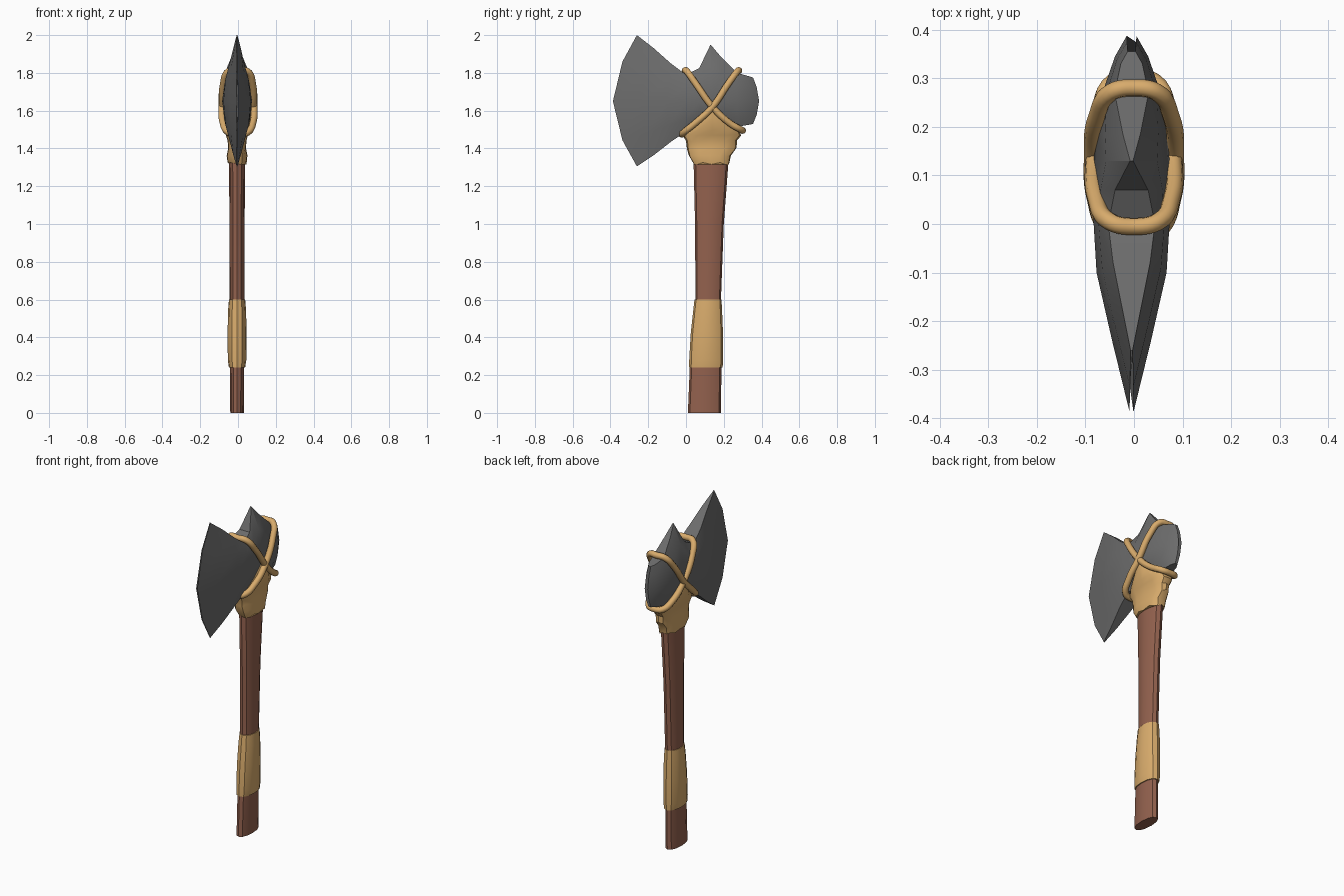
import bpy, bmesh, math, random

if "Cube" in bpy.data.objects:
    bpy.data.objects.remove(bpy.data.objects["Cube"])

random.seed(4)
CX = -0.005  # side-to-side centre of the axe


def material(name, rgb):
    m = bpy.data.materials.new(name)
    m.diffuse_color = (*rgb, 1)
    m.use_nodes = True
    m.node_tree.nodes["Principled BSDF"].inputs["Base Color"].default_value = m.diffuse_color
    return m


stone = material("grey stone", (0.15, 0.15, 0.15))
wood = material("brown wood", (0.29, 0.12, 0.076))
leather = material("tan leather", (0.69, 0.41, 0.15))


def loft(name, rings, mat, angle=30):
    """Skin a list of equal-length point rings and cap both ends."""
    bm = bmesh.new()
    vs = [[bm.verts.new(p) for p in r] for r in rings]
    n = len(rings[0])
    for a, b in zip(vs, vs[1:]):
        for i in range(n):
            j = (i + 1) % n
            bm.faces.new((a[i], a[j], b[j], b[i]))
    bm.faces.new(vs[0][::-1])
    bm.faces.new(vs[-1])
    bmesh.ops.recalc_face_normals(bm, faces=bm.faces)
    me = bpy.data.meshes.new(name)
    bm.to_mesh(me)
    bm.free()
    ob = bpy.data.objects.new(name, me)
    bpy.context.collection.objects.link(ob)
    me.materials.append(mat)
    smooth(ob, angle)
    return ob


def smooth(ob, angle):
    bpy.ops.object.select_all(action='DESELECT')
    bpy.context.view_layer.objects.active = ob
    ob.select_set(True)
    bpy.ops.object.shade_smooth_by_angle(angle=math.radians(angle))


def oval(z, y0, y1, hx, n=12, power=0.9, ragged=0.0):
    """Horizontal rounded ring from y0 to y1, half width hx."""
    ring = []
    for i in range(n):
        a = 2 * math.pi * i / n
        c, s = math.cos(a), math.sin(a)
        x = hx * math.copysign(abs(c) ** power, c)
        y = (y0 + y1) / 2 + (y1 - y0) / 2 * math.copysign(abs(s) ** power, s)
        ring.append((CX + x, y, z + random.uniform(-ragged, ragged)))
    return ring


# wooden handle, flaring gently toward the head
handle = [(0, .01, .186, .036), (.24, .02, .187, .037), (.6, .05, .185, .039),
          (1.0, .048, .2, .04), (1.33, .04, .225, .043), (1.5, .05, .23, .043)]
loft("handle", [oval(*h) for h in handle], wood)

# leather grip sleeve
grip = [(.24, .017, .194, .043), (.28, .017, .196, .049), (.42, .025, .196, .05),
        (.54, .038, .191, .048), (.6, .045, .188, .043)]
loft("grip_wrap", [oval(*g) for g in grip], leather)

# leather binding under the head, closing to a peak at the rope crossing
binding = [(1.32, .04, .23, .05, .008), (1.36, .015, .238, .055, .004),
           (1.40, .005, .268, .047, .004), (1.44, .0, .27, .05, .004),
           (1.47, -.018, .292, .058, .003), (1.50, .0, .28, .07, .003),
           (1.56, .055, .225, .083, 0), (1.62, .115, .165, .084, 0)]
loft("head_binding", [oval(z, a, b, h, 16, .75, r) for z, a, b, h, r in binding],
     leather)


def slab(y_mid, y_end, zt, zb, xm, xt):
    """Upright faceted section of the stone head, bowed in y."""
    half = []
    for t in (-1, -.6, 0, .6, 1):
        k = abs(t)
        z = 1.65 + (t * (zt - 1.65) if t > 0 else k * (zb - 1.65))
        x = {0: xm, .6: xt + (xm - xt) * .66, 1: xt}[k]
        half.append((x, y_mid + (y_end - y_mid) * k ** 1.8, z))
    return [(CX + x, y, z) for x, y, z in half] + \
           [(CX - x, y, z) for x, y, z in half[::-1]]


# stone head: cutting edge, blade, peaked crown, blunt rear
head = [(-.387, -.26, 2.0, 1.305, .004, .002), (-.24, -.17, 1.93, 1.365, .04, .02),
        (-.1, -.08, 1.85, 1.435, .072, .038), (0, 0, 1.79, 1.49, .078, .048),
        (.07, .07, 1.825, 1.5, .079, .034), (.13, .13, 1.95, 1.5, .078, .003),
        (.185, .185, 1.885, 1.5, .074, .018), (.27, .27, 1.8, 1.515, .06, .035),
        (.345, .33, 1.783, 1.525, .034, .022), (.387, .355, 1.775, 1.53, .01, .008)]
loft("stone_head", [slab(*h) for h in head], stone, 24)


def rope(name, half):
    """Closed round cord through the half path and its mirror."""
    pts = half + [(-x, y, z) for x, y, z in half[-2:0:-1]]
    cu = bpy.data.curves.new(name, 'CURVE')
    cu.dimensions = '3D'
    cu.bevel_depth = .018
    cu.bevel_resolution = 3
    cu.resolution_u = 6
    sp = cu.splines.new('BEZIER')
    sp.bezier_points.add(len(pts) - 1)
    for b, p in zip(sp.bezier_points, pts):
        b.co = p
        b.handle_left_type = b.handle_right_type = 'AUTO'
    sp.use_cyclic_u = True
    cu.materials.append(leather)
    ob = bpy.data.objects.new(name, cu)
    bpy.context.collection.objects.link(ob)
    bpy.ops.object.select_all(action='DESELECT')
    bpy.context.view_layer.objects.active = ob
    ob.select_set(True)
    bpy.ops.object.convert(target='MESH')
    smooth(bpy.context.object, 60)


# two crossing rope loops
rope("rope_front_to_back", [(0, -.005, 1.812), (.05, .005, 1.808), (.077, .05, 1.745),
                            (.081, .14, 1.62), (.07, .23, 1.535), (.045, .29, 1.5),
                            (0, .3, 1.495)])
rope("rope_back_to_front", [(0, .28, 1.812), (.045, .272, 1.808), (.075, .225, 1.745),
                            (.085, .14, 1.62), (.079, .05, 1.535), (.05, -.012, 1.485),
                            (0, -.022, 1.475)])
